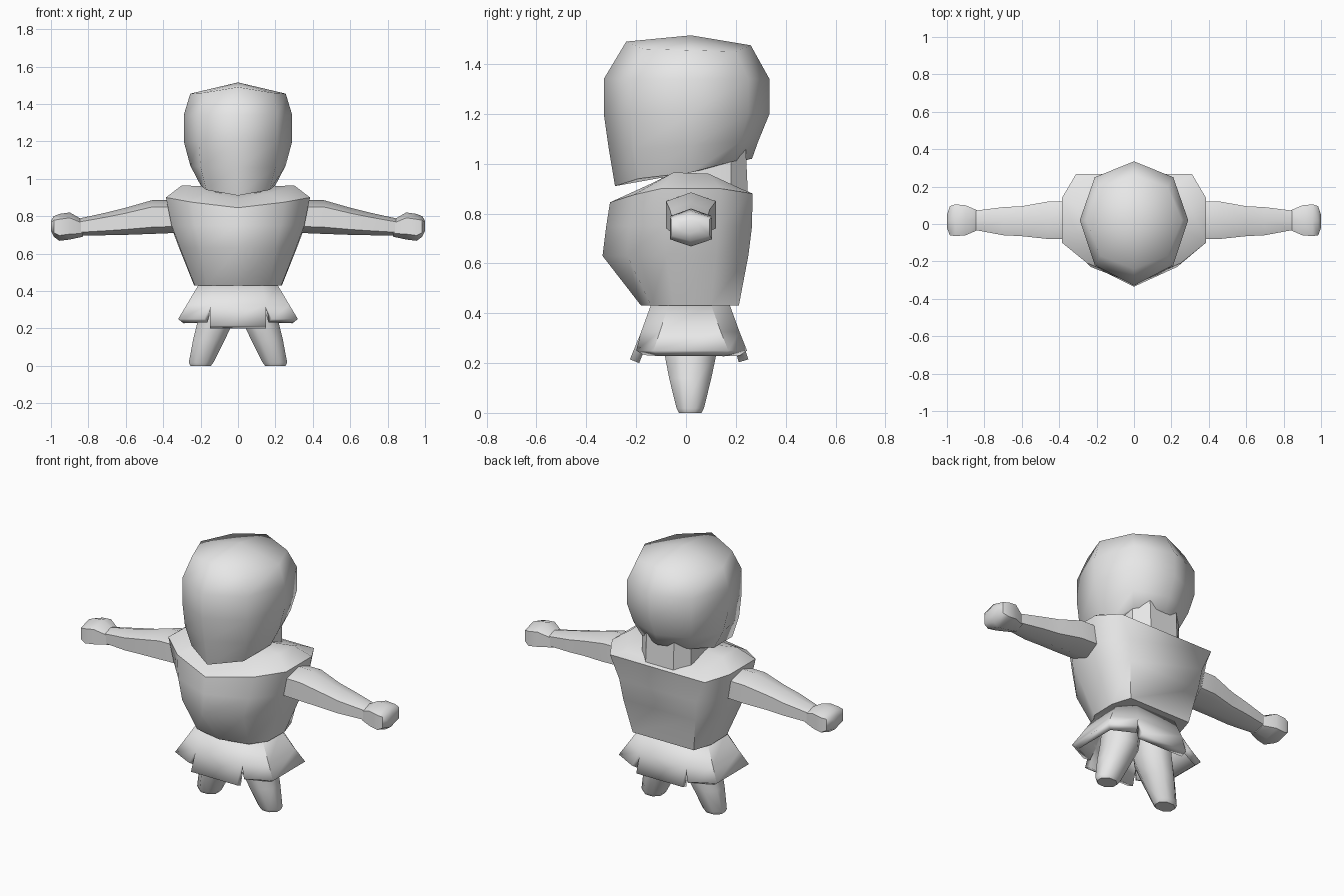
import bpy, bmesh, math

if "Cube" in bpy.data.objects:
    bpy.data.objects.remove(bpy.data.objects["Cube"])

grey = bpy.data.materials.new("plain grey")
grey.diffuse_color = (0.8, 0.8, 0.8, 1)
grey.use_nodes = True
grey.node_tree.nodes["Principled BSDF"].inputs["Base Color"].default_value = grey.diffuse_color


def finish(name, bm, angle, recalc=True):
    if recalc:
        bmesh.ops.recalc_face_normals(bm, faces=bm.faces)
    me = bpy.data.meshes.new(name)
    bm.to_mesh(me)
    bm.free()
    me.materials.append(grey)
    ob = bpy.data.objects.new(name, me)
    bpy.context.collection.objects.link(ob)
    bpy.ops.object.select_all(action='DESELECT')
    ob.select_set(True)
    bpy.context.view_layer.objects.active = ob
    bpy.ops.object.shade_smooth_by_angle(angle=math.radians(angle))
    return ob


def loft(name, rings, angle, tip=None):
    """Skin closed rings; close the last one with a fan when a tip is given."""
    bm = bmesh.new()
    rows = [[bm.verts.new(p) for p in r] for r in rings]
    n = len(rows[0])
    for a, b in zip(rows, rows[1:]):
        for i in range(n):
            j = (i + 1) % n
            bm.faces.new((a[i], a[j], b[j], b[i]))
    bm.faces.new(rows[0][::-1])
    if tip:
        t = bm.verts.new(tip)
        for i in range(n):
            bm.faces.new((rows[-1][i], rows[-1][(i + 1) % n], t))
    else:
        bm.faces.new(rows[-1])
    return finish(name, bm, angle)


def whole(half):
    """Right half of a ring, front to back, completed by its mirror image."""
    return half + [(-x, y, z) for x, y, z in reversed(half) if x > 0]


# Head: eight-sided, chin lower than the back of the skull
loft("head", [whole(h) for h in (
    [(0, -.285, .91), (.17, -.19, .94), (.20, .02, .965), (.16, .19, 1.01), (0, .265, 1.02)],
    [(0, -.31, 1.06), (.20, -.21, 1.06), (.255, .02, 1.07), (.19, .22, 1.09), (0, .29, 1.09)],
    [(0, -.33, 1.2), (.21, -.22, 1.2), (.29, .02, 1.2), (.21, .25, 1.2), (0, .335, 1.2)],
    [(0, -.33, 1.34), (.21, -.22, 1.34), (.29, .02, 1.34), (.21, .25, 1.34), (0, .335, 1.34)],
    [(0, -.24, 1.49), (.18, -.17, 1.46), (.255, .02, 1.455), (.18, .20, 1.45), (0, .26, 1.475)],
)], 58, (0, .02, 1.515))

# Nape joining head and torso
loft("nape", [whole([(.12, -.1, z), (.17, .05, z), (.16, .18, z), (.09, y, z)])
              for z, y in ((.84, .25), (1.06, .24))], 30)

# Torso: round chest, flat back, sloping shoulders
loft("torso", [whole(h) for h in (
    [(0, -.18, .43), (.17, -.14, .43), (.232, -.05, .43), (.235, .10, .43), (.20, .212, .43)],
    [(0, -.335, .63), (.20, -.235, .63), (.31, -.08, .63), (.315, .12, .63), (.235, .25, .63)],
    [(0, -.32, .75), (.23, -.23, .75), (.355, -.09, .75), (.36, .13, .75), (.25, .265, .75)],
    [(0, -.305, .845), (.25, -.21, .875), (.385, -.10, .9), (.385, .14, .9), (.31, .267, .88)],
    [(0, -.20, .89), (.16, -.14, .92), (.30, -.05, .965), (.30, .09, .96), (.24, .22, .9)],
)], 58, (0, .03, .95))

# Arms and hands: hexagonal sections along x as (x, y min, y max, z min, z max)
ARM = [(.34, -.08, .12, .71, .885), (.46, -.08, .12, .705, .885),
       (.60, -.065, .095, .70, .845), (.70, -.06, .09, .698, .82), (.86, -.03, .07, .695, .785)]
HAND = [(.83, -.03, .07, .69, .78), (.90, -.06, .10, .675, .82),
        (.955, -.065, .105, .668, .812), (.985, -.06, .095, .69, .80), (1.0, -.02, .05, .72, .775)]


def hexes(sections, side):
    out = []
    for x, y0, y1, z0, z1 in sections:
        m, d = (y0 + y1) / 2, (z1 - z0) * .2
        out.append([(side * x, m, z0), (side * x, y1, z0 + d), (side * x, y1, z1 - d),
                    (side * x, m, z1), (side * x, y0, z1 - d), (side * x, y0, z0 + d)])
    return out


# Legs: tapering octagons as (centre x, radius x, centre y, radius y, z)
LEG = [(.20, .055, .017, .045, 0), (.197, .066, .017, .055, .018),
       (.155, .085, .017, .085, .14), (.118, .097, .018, .105, .24), (.10, .098, .018, .11, .36)]

for side, label in ((1, "right"), (-1, "left")):
    loft(label + "_arm", hexes(ARM, side), 40)
    loft(label + "_hand", hexes(HAND, side), 48)
    rings = []
    for cx, rx, cy, ry, z in LEG:
        angles = [math.tau * (i + .5) / 8 for i in range(8)]
        rings.append([(side * (cx + 1.08 * rx * math.cos(a)), cy + 1.08 * ry * math.sin(a), z)
                      for a in angles])
    loft(label + "_leg", rings, 50)

# Skirt: four flared panels split by a notch at each corner
waist = [(-.13, -.14), (.13, -.14), (.21, -.07), (.21, .10),
         (.13, .175), (-.13, .175), (-.21, .10), (-.21, -.07)]
middle = [(-.15, -.18), (.15, -.18), (.275, -.105), (.275, .14),
          (.15, .215), (-.15, .215), (-.275, .14), (-.275, -.105)]
side_hem = [(.18, -.20), (.32, -.13), (.32, .17), (.18, .245)]
panels = [([0, 1], [(-.15, -.225), (.15, -.225)], .215),
          ([1, 2, 3, 4], side_hem, .25),
          ([4, 5], [(.15, .25), (-.15, .25)], .215),
          ([5, 6, 7, 0], [(-x, y) for x, y in reversed(side_hem)], .25)]
bm = bmesh.new()
top = [bm.verts.new((x, y, .435)) for x, y in waist]
mid = [bm.verts.new((x, y, .325)) for x, y in middle]
for ids, hem, z in panels:
    low = [bm.verts.new((x, y, z)) for x, y in hem]
    for k in range(len(ids) - 1):
        a, b = ids[k], ids[k + 1]
        bm.faces.new((mid[a], mid[b], top[b], top[a]))
        bm.faces.new((low[k], low[k + 1], mid[b], mid[a]))
skirt = finish("skirt", bm, 25, recalc=False)
thick = skirt.modifiers.new("cloth thickness", 'SOLIDIFY')
thick.thickness = .04
thick.offset = -1
